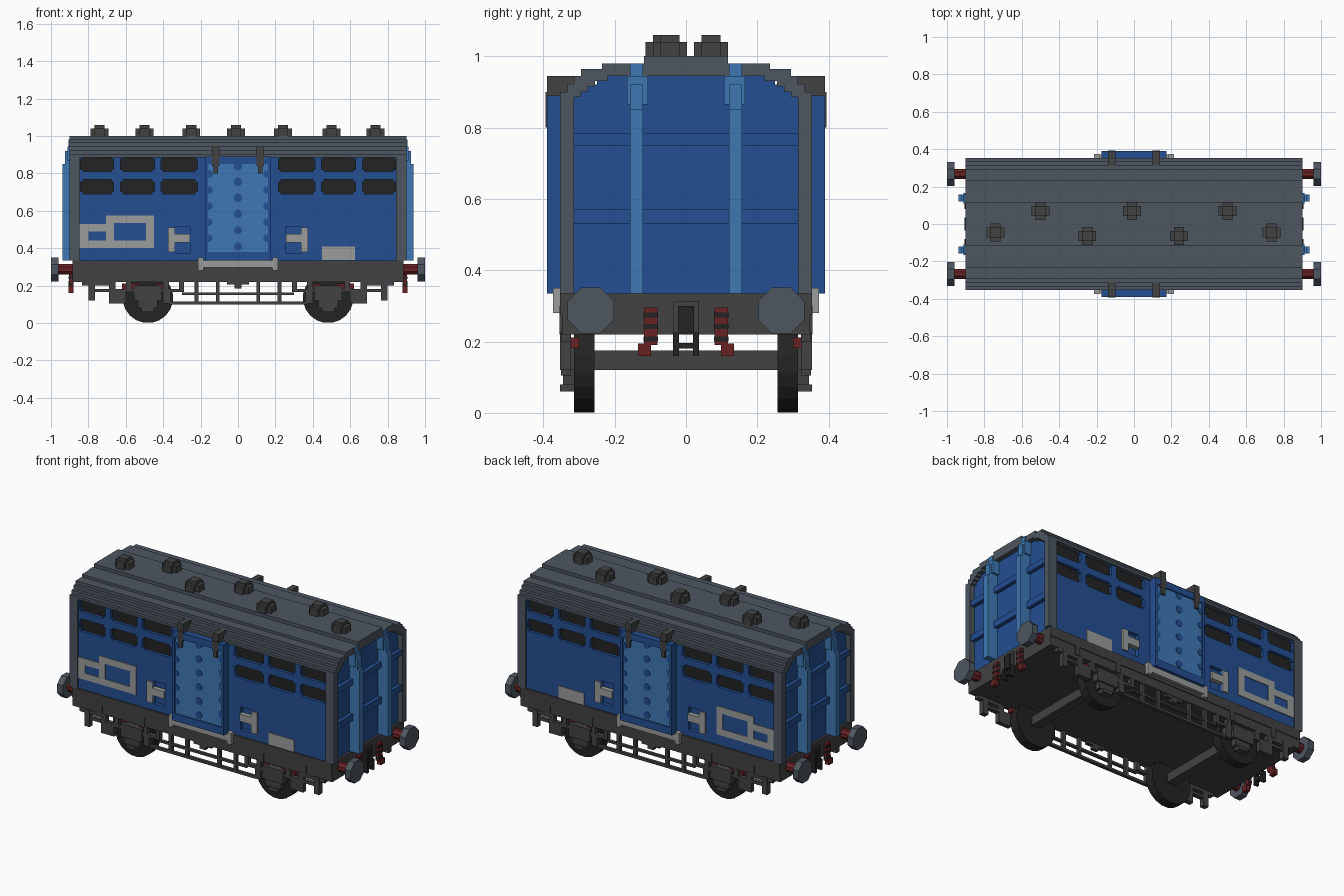
import bpy, bmesh, math
from mathutils import Matrix, Vector

cube = bpy.data.objects.get("Cube")
if cube:
    bpy.data.objects.remove(cube, do_unlink=True)


def material(name, rgb):
    lin = [((c / 255 + 0.055) / 1.055) ** 2.4 for c in rgb] + [1]
    m = bpy.data.materials.new(name)
    m.use_nodes = True
    m.diffuse_color = lin
    m.node_tree.nodes["Principled BSDF"].inputs["Base Color"].default_value = lin
    return m


SLATE = material("slate grey", (77, 86, 96))
DARK = material("dark grey", (66, 66, 66))
BLACK = material("near black", (35, 35, 35))
BLUE = material("deep blue", (35, 78, 146))
LIGHT = material("light blue", (62, 120, 180))
PALE = material("pale grey", (155, 156, 156))
RED = material("dark red", (104, 34, 36))


def finish(name, bm, mat):
    me = bpy.data.meshes.new(name)
    bm.to_mesh(me)
    bm.free()
    me.materials.append(mat)
    ob = bpy.data.objects.new(name, me)
    bpy.context.collection.objects.link(ob)
    return ob


def add_box(bm, x0, x1, y0, y1, z0, z1):
    size = Matrix.Diagonal((abs(x1 - x0), abs(y1 - y0), abs(z1 - z0), 1))
    mid = Vector((x0 + x1, y0 + y1, z0 + z1)) / 2
    bmesh.ops.create_cube(bm, size=1, matrix=Matrix.Translation(mid) @ size)


def boxes(name, mat, items, mirror="", merge=False):
    """Boxes (x0, x1, y0, y1, z0, z1), optionally mirrored in x and/or y."""
    bm = bmesh.new()
    for x0, x1, y0, y1, z0, z1 in items:
        for sx in ((1, -1) if "x" in mirror else (1,)):
            for sy in ((1, -1) if "y" in mirror else (1,)):
                add_box(bm, sx * x0, sx * x1, sy * y0, sy * y1, z0, z1)
    if merge:
        # Remove the walls shared by neighbouring cells, then join flat faces
        seen = {}
        for f in bm.faces:
            key = tuple(round(c, 4) for c in f.calc_center_median())
            seen.setdefault(key, []).append(f)
        inner = [f for g in seen.values() if len(g) > 1 for f in g]
        bmesh.ops.delete(bm, geom=inner, context="FACES")
        bmesh.ops.remove_doubles(bm, verts=bm.verts, dist=0.0005)
        bmesh.ops.dissolve_limit(bm, angle_limit=0.01, verts=bm.verts, edges=bm.edges)
    return finish(name, bm, mat)


def panel(name, mat, solids, holes, y0, y1):
    """Upright sheet on both sides: rectangles (x0, x1, z0, z1) minus holes."""
    rects = solids + holes
    xs = sorted({round(v, 4) for r in rects for v in r[:2]})
    zs = sorted({round(v, 4) for r in rects for v in r[2:]})
    cells = []
    for a, b in zip(xs, xs[1:]):
        for c, d in zip(zs, zs[1:]):
            mx, mz = (a + b) / 2, (c + d) / 2
            hit = lambda r: r[0] < mx < r[1] and r[2] < mz < r[3]
            if any(map(hit, solids)) and not any(map(hit, holes)):
                cells.append((a, b, y0, y1, c, d))
    return boxes(name, mat, cells, "y", True)


def discs(name, mat, items, axis, sides):
    """Cylinders (centre, radius, length) along an axis."""
    bm = bmesh.new()
    turn = Matrix.Rotation(math.pi / 2, 4, "Y" if axis == "x" else "X")
    for c, r, l in items:
        m = Matrix.Translation(c) @ turn @ Matrix.Rotation(math.pi / sides, 4, "Z")
        bmesh.ops.create_cone(bm, cap_ends=True, segments=sides, radius1=r,
                              radius2=r, depth=l, matrix=m)
    return finish(name, bm, mat)


# Roof: stepped arch shell extruded along the length
steps = [(.118, 1.0), (.235, .98), (.294, .964), (.314, .945), (.334, .922), (.353, .90)]
half = []
for i, (y, z) in enumerate(steps):
    half.append((y, z))
    half.append((y, steps[i + 1][1] if i < len(steps) - 1 else .885))
inner = [(.314, .885), (.295, .885), (.295, .90), (.275, .90), (.275, .915),
         (.255, .915), (.255, .93), (.22, .93), (.22, .945)]
half += inner
bm = bmesh.new()
outline = half + [(-y, z) for y, z in reversed(half)]
face = bm.faces.new([bm.verts.new((-.90, y, z)) for y, z in outline])
new = bmesh.ops.extrude_face_region(bm, geom=[face])["geom"]
bmesh.ops.translate(bm, vec=(1.8, 0, 0), verts=[v for v in new if isinstance(v, bmesh.types.BMVert)])
bmesh.ops.recalc_face_normals(bm, faces=bm.faces)
finish("roof", bm, SLATE)

# Roof vents, staggered about the ridge
vents = []
for x, y in [(-.74, -.045), (-.5, .07), (-.25, -.065), (-.01, .07), (.24, -.065), (.5, .07), (.735, -.045)]:
    vents += [(x - .048, x + .048, y - .027, y + .027, .99, 1.04),
              (x - .027, x + .027, y - .048, y + .048, .99, 1.04),
              (x - .027, x + .027, y - .027, y + .027, 1.03, 1.06)]
boxes("roof_vents", DARK, vents)

# Body core, stepped under the arch, and corner posts
boxes("body_core", BLUE, [(-.87, .87, -.32, .32, .30, .90),
                          (-.87, .87, -.29, .29, .90, .92),
                          (-.87, .87, -.25, .25, .92, .96)])
boxes("corner_posts", SLATE, [(.845, .90, .314, .353, .335, .886)], "xy")

# Side walls with window openings and handle recesses
windows = []
for x0, x1 in [(.217, .413), (.447, .628), (.665, .842)]:
    for z0, z1 in [(.81, .888), (.69, .767)]:
        windows += [(x0, x1, z0, z1), (-x1, -x0, z0, z1)]
c = .012
openings = [(a + c, b - c, z0, z1) for a, b, z0, z1 in windows]
openings += [(a, b, z0 + c, z1 - c) for a, b, z0, z1 in windows]
openings += [(.257, .337, .375, .515), (-.337, -.257, .375, .515)]
panel("side_walls", BLUE, [(-.845, .845, .335, .895)], openings, .318, .343)
boxes("window_panes", BLACK, [(a, b, .315, .325, z0, z1) for a, b, z0, z1 in windows], "y")

# Wall plates and T-shaped handles
panel("framed_plates", PALE, [(-.705, -.45, .40, .575), (-.845, -.67, .40, .53)],
      [(-.663, -.492, .44, .535), (-.80, -.705, .44, .49)], .342, .348)
boxes("small_plate", PALE, [(.45, .626, .342, .348, .336, .41)], "y")
boxes("t_handles", PALE, [(.337, .375, .335, .353, .38, .51),
                          (.257, .337, .325, .353, .43, .475)], "xy")

# Sliding doors with light panel, studs, hangers and lower rail
boxes("door_back", BLUE, [(-.175, .175, .32, .376, .335, .89)], "y")
panel("door_frame", BLUE, [(-.175, .175, .335, .89)], [(-.16, .16, .38, .85)], .374, .39)
boxes("door_panel", LIGHT, [(-.16, .16, .37, .382, .38, .85)], "y")
studs = []
for s in (-1, 1):
    for i in range(6):
        studs.append(((0, s * .381, .41 + i * .086), .023, .008))
    for i in range(5):
        studs += [((sx * .155, s * .381, .453 + i * .086), .021, .008) for sx in (-1, 1)]
discs("door_studs", BLUE, studs, "y", 8)
boxes("door_hangers", DARK, [(.10, .138, .31, .39, .885, .945),
                             (.10, .138, .36, .394, .84, .90),
                             (.107, .131, .36, .394, .80, .84)], "xy")
boxes("door_rail", PALE, [(-.21, .21, .345, .372, .297, .335)], "y")
boxes("door_rail_ends", PALE, [(.185, .213, .345, .373, .28, .35)], "xy")

# End walls: upright ribs and cross ribs
boxes("end_ribs", LIGHT, [(.86, .938, .12, .157, .335, .85),
                          (.86, .925, .12, .157, .85, .92),
                          (.86, .905, .12, .157, .92, .98),
                          (.86, .912, .107, .166, .865, .945)], "xy")
boxes("end_cross_ribs", BLUE, [(.86, .893, -.314, .314, .75, .785),
                               (.86, .893, -.314, .314, .53, .57)], "x")

# Underframe
boxes("floor", DARK, [(-.885, .885, -.345, .345, .22, .335)])
boxes("sole_bars", DARK, [(-.885, .885, .34, .353, .275, .335),
                          (-.885, .885, .34, .348, .22, .275)], "y")
boxes("sole_bar_brackets", DARK, [(.39, .42, .34, .354, .22, .30),
                                  (.68, .71, .34, .354, .22, .30)], "xy")

# Side frames: axle guards, steps and open truss
boxes("axle_guards", DARK, [(.29, .69, .322, .35, .165, .182),
                            (.29, .315, .322, .35, .165, .225),
                            (.37, .40, .322, .35, .165, .225),
                            (.57, .60, .322, .35, .165, .225),
                            (.655, .69, .322, .35, .105, .225),
                            (.60, .69, .322, .35, .105, .17),
                            (.36, .40, .322, .35, .105, .17),
                            (.41, .555, .314, .353, .12, .20),
                            (.43, .535, .314, .345, .08, .12),
                            (.45, .515, .314, .353, .06, .08)], "xy")
boxes("steps", DARK, [(.765, .80, .322, .353, .12, .225),
                      (.69, .835, .322, .35, .20, .225),
                      (.69, .77, .322, .35, .165, .182)], "xy")
boxes("truss", DARK, [(-.37, .37, .325, .345, .10, .115),
                      (-.30, .30, .325, .345, .15, .162),
                      (-.06, .06, .322, .345, .205, .222),
                      (-.02, .02, .322, .345, .185, .21)], "y")
boxes("truss_posts", DARK, [(.21, .232, .325, .345, .10, .225),
                            (.10, .118, .325, .345, .10, .225)], "xy")
boxes("brake_blocks", RED, [(.40, .44, .30, .33, .182, .212),
                            (.53, .62, .30, .33, .182, .212)], "xy")

# Wheels and axles
discs("wheels", BLACK, [((sx * .482, sy * .2855, .135), .135, .057)
                        for sx in (-1, 1) for sy in (-1, 1)], "y", 20)
boxes("axles", DARK, [(.455, .51, -.26, .26, .12, .175)], "x")

# Buffers
corners = [(sx, sy * .267) for sx in (-1, 1) for sy in (-1, 1)]
discs("buffer_heads", SLATE, [((sx * .98, y, .287), .07, .04) for sx, y in corners], "x", 8)
discs("buffer_stems", RED, [((sx * .92, y, .287), .03, .09) for sx, y in corners], "x", 8)

# End couplings: red hoses with dark bands, central hook
boxes("hoses", RED, [(.88, .903, .08, .118, .19, .295),
                     (.88, .906, .098, .135, .16, .195)], "xy")
boxes("hose_bands", BLACK, [(.88, .905, .079, .119, z, z + .014) for z in (.20, .235, .268)], "xy")
boxes("coupling_hook", BLACK, [(.88, .902, -.022, .022, .22, .30),
                               (.88, .905, -.035, .035, .18, .196)], "x")
boxes("coupling_links", BLACK, [(.88, .906, .02, .036, .16, .225)], "xy")
boxes("coupling_plate", DARK, [(.88, .892, -.037, .037, .222, .312)], "x")
